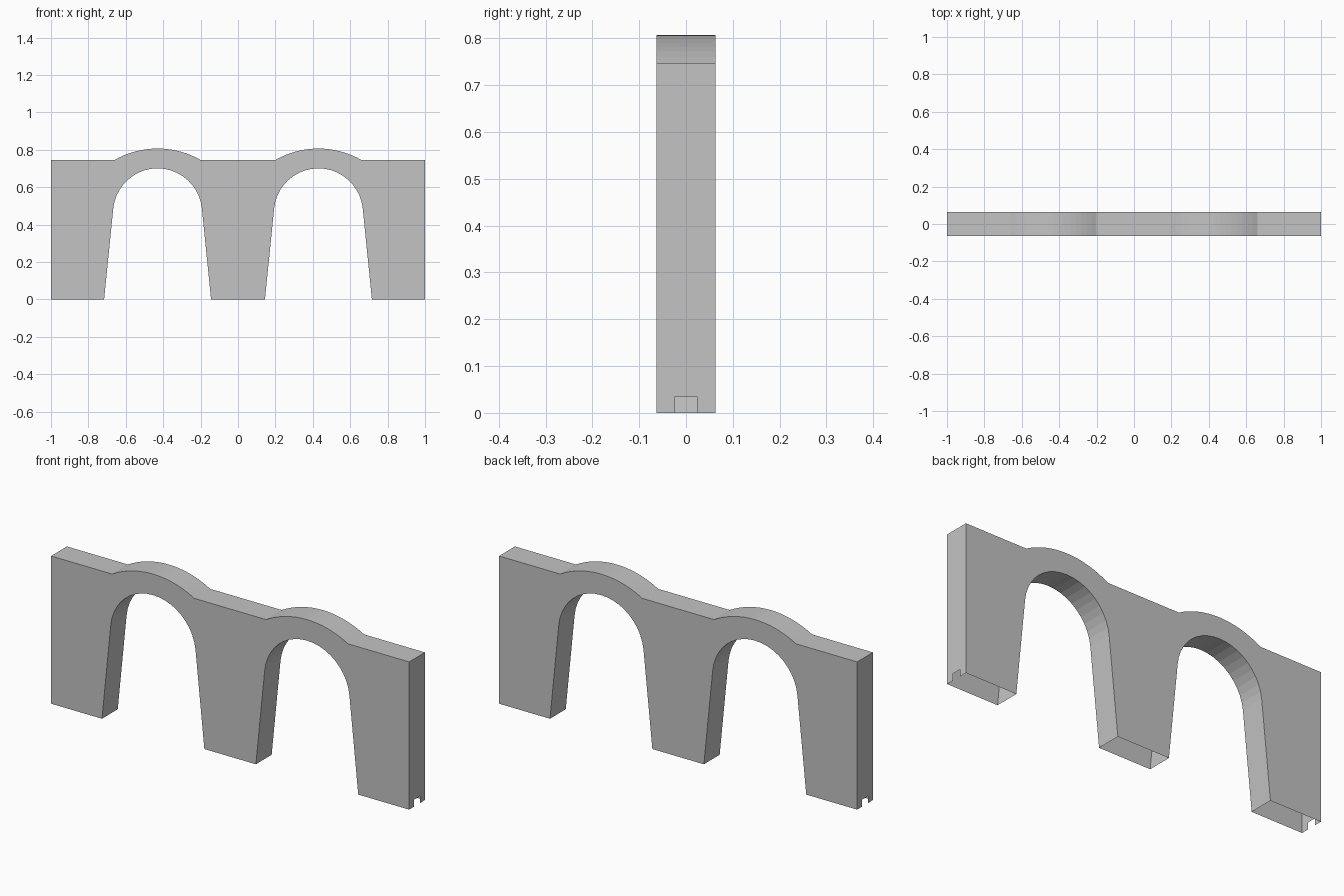
import bpy, bmesh, math

if "Cube" in bpy.data.objects:
    bpy.data.objects.remove(bpy.data.objects["Cube"])

W, D, TOP = 1.0, 0.063, 0.746        # half width, half depth, wall height
CX = 0.43                            # centre of each arch
SPAN, RISE = 0.23, 0.061             # half width and rise of the raised hood
FOOT = 0.286                         # half width of opening at the ground
ARC_R, ARC_Z, LEAN = 0.238, 0.463, math.radians(6)
NOTCH_W, NOTCH_H = 0.023, 0.035      # half width and height of end notches


def hood(cx, n=16):
    """Raised curve on the top edge, running from right to left."""
    r = (SPAN ** 2 + RISE ** 2) / (2 * RISE)
    a = math.asin(SPAN / r)
    zc = TOP + RISE - r
    return [(cx + r * math.sin(a - 2 * a * i / n),
             zc + r * math.cos(a - 2 * a * i / n)) for i in range(n + 1)]


def opening(cx, n=20):
    """Tapered arched opening, running from left foot to right foot."""
    pts = [(cx - FOOT, 0)]
    for i in range(n + 1):
        t = math.pi - LEAN - (math.pi - 2 * LEAN) * i / n
        pts.append((cx + ARC_R * math.cos(t), ARC_Z + ARC_R * math.sin(t)))
    return pts + [(cx + FOOT, 0)]


# Outline, counter-clockwise as seen from the front
outline = ([(-W, 0)] + opening(-CX) + opening(CX) + [(W, 0), (W, TOP)]
           + hood(CX) + hood(-CX) + [(-W, TOP)])

bm = bmesh.new()
front = [bm.verts.new((x, -D, z)) for x, z in outline]
back = [bm.verts.new((x, D, z)) for x, z in outline]
bm.faces.new(front)
bm.faces.new(back[::-1])

# Skin around the outline; the undersides of the piers stay open (hollow shell)
for i in range(len(outline)):
    j = (i + 1) % len(outline)
    (x0, z0), (x1, z1) = outline[i], outline[j]
    if z0 == 0 and z1 == 0:
        continue
    loop = [front[j], front[i], back[i], back[j]]
    if abs(x0) == W and abs(x1) == W:
        # End wall with a small notch in its bottom edge
        notch = [bm.verts.new((x0, y, z)) for y, z in
                 ((-NOTCH_W, 0), (-NOTCH_W, NOTCH_H),
                  (NOTCH_W, NOTCH_H), (NOTCH_W, 0))]
        if z0 == 0:
            loop = [front[j], front[i]] + notch + [back[i], back[j]]
        else:
            loop = [front[j], front[i], back[i], back[j]] + notch[::-1]
    bm.faces.new(loop[::-1])
bm.normal_update()

mesh = bpy.data.meshes.new("double_arch_wall")
bm.to_mesh(mesh)
bm.free()

grey = bpy.data.materials.new("grey")
grey.diffuse_color = (0.55, 0.55, 0.55, 1)
grey.use_nodes = True
grey.node_tree.nodes["Principled BSDF"].inputs["Base Color"].default_value = grey.diffuse_color
mesh.materials.append(grey)

wall = bpy.data.objects.new("double_arch_wall", mesh)
bpy.context.collection.objects.link(wall)
